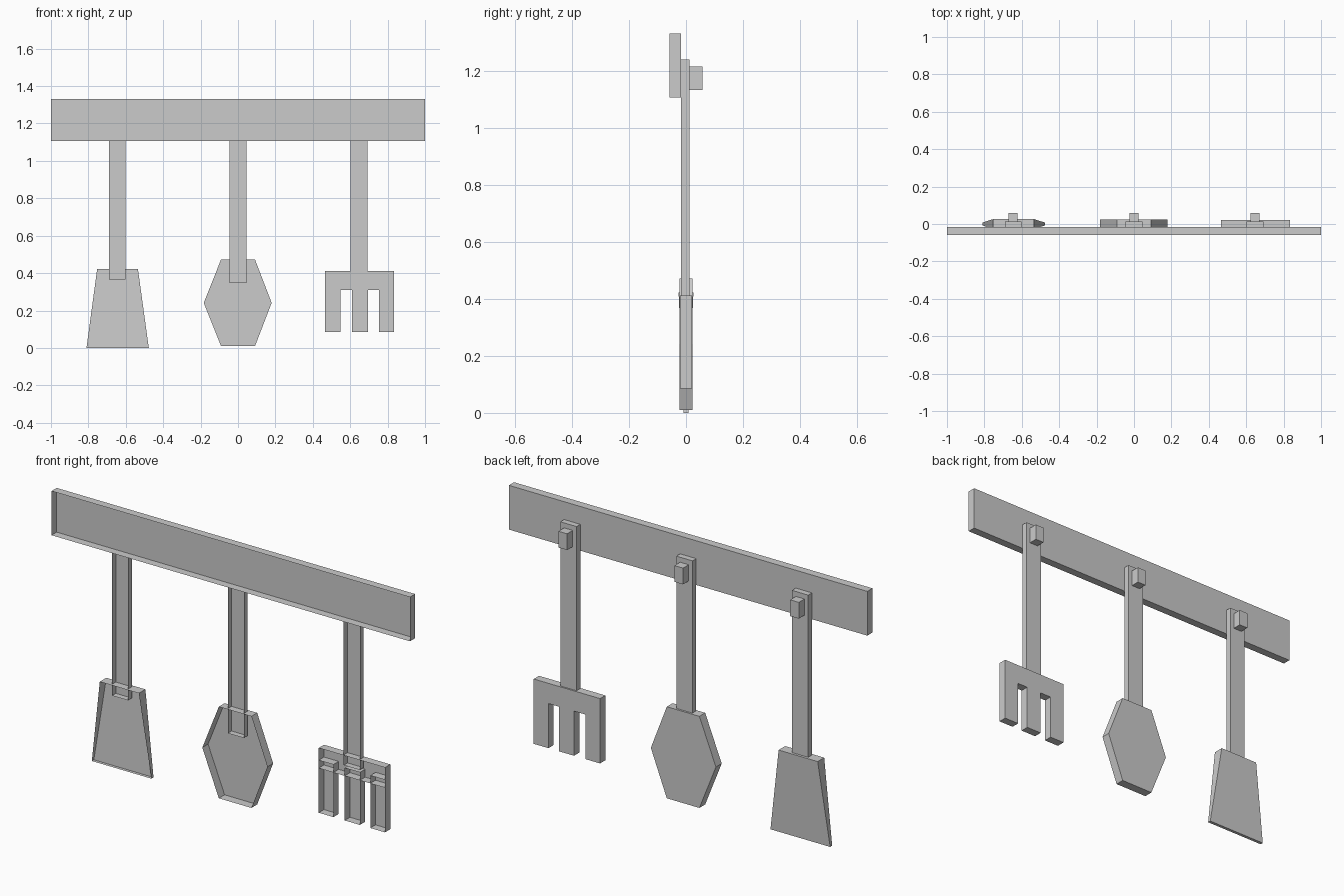
import bpy

if "Cube" in bpy.data.objects:
    bpy.data.objects.remove(bpy.data.objects["Cube"])


def shell(name, outline, yc=0.0):
    """Open-fronted prism: outline points are (x, z, half_depth)."""
    n = len(outline)
    verts = [(x, yc - h, z) for x, z, h in outline]
    verts += [(x, yc + h, z) for x, z, h in outline]
    faces = [(i, n + i, n + (i + 1) % n, (i + 1) % n) for i in range(n)]
    faces = [f[::-1] for f in faces]
    faces.append(tuple(range(2 * n - 1, n - 1, -1)))
    mesh = bpy.data.meshes.new(name)
    mesh.from_pydata(verts, [], faces)
    obj = bpy.data.objects.new(name, mesh)
    bpy.context.collection.objects.link(obj)
    return obj


def box(name, x0, x1, y0, y1, z0, z1):
    h = (y1 - y0) / 2
    return shell(name, [(x0, z0, h), (x1, z0, h), (x1, z1, h), (x0, z1, h)],
                 (y0 + y1) / 2)


# Wall board
box("rack_board", -1, 1, -0.058, -0.017, 1.107, 1.33)

# Handles and hanging pegs
for tool, x, bottom in (("spatula", -0.646, 0.365),
                        ("spoon", 0.0, 0.348),
                        ("fork", 0.647, 0.36)):
    box(tool + "_handle", x - 0.045, x + 0.045, -0.017, 0.013, bottom, 1.24)
    box(tool + "_peg", x - 0.024, x + 0.024, 0.013, 0.058, 1.133, 1.215)

# Spatula blade, thinning toward its lower edge
shell("spatula_blade", [(-0.81, 0.0, 0.008), (-0.477, 0.0, 0.008),
                        (-0.535, 0.422, 0.026), (-0.753, 0.422, 0.026)])

# Six-sided spoon bowl
d = 0.023
shell("spoon_bowl", [(-0.091, 0.01, d), (0.091, 0.01, d), (0.18, 0.241, d),
                     (0.091, 0.472, d), (-0.091, 0.472, d), (-0.183, 0.241, d)])

# Fork crossbar and prongs
box("fork_crossbar", 0.465, 0.835, -0.021, 0.021, 0.31, 0.412)
for i, (x0, x1) in enumerate(((0.465, 0.547), (0.61, 0.695), (0.753, 0.835))):
    box(f"fork_prong_{i + 1}", x0, x1, -0.021, 0.021, 0.085, 0.35)
